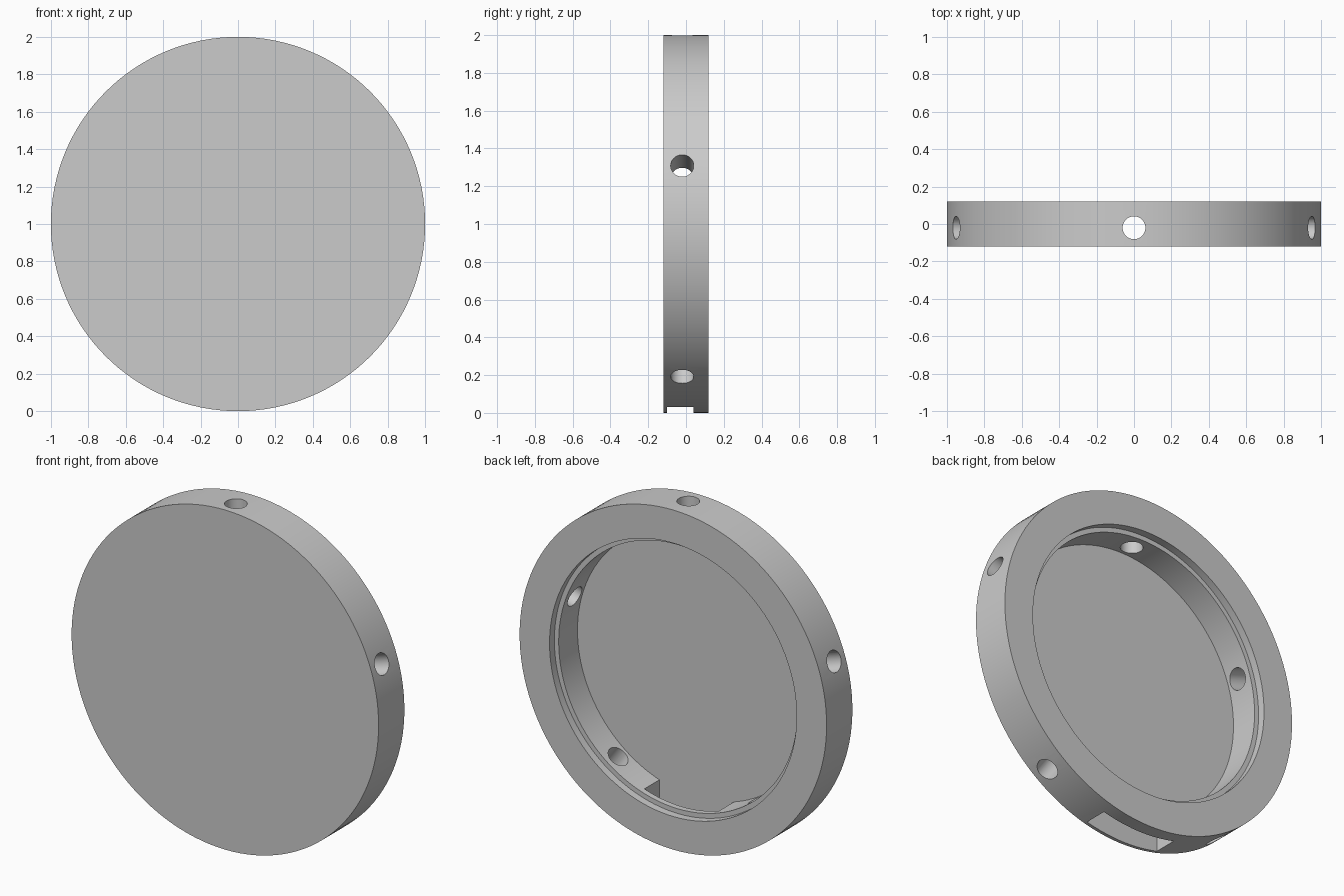
import bpy
import math
from mathutils import Vector

cube = bpy.data.objects.get("Cube")
if cube:
    bpy.data.objects.remove(cube, do_unlink=True)

CENTRE = Vector((0, 0, 1))
HALF = 0.12          # half thickness of the disc
FLOOR = -0.10        # inner face of the closed front
HOLE_Y = -0.02

grey = bpy.data.materials.new("plain_grey")
grey.use_nodes = True
colour = (0.6, 0.6, 0.6, 1)
grey.diffuse_color = colour
grey.node_tree.nodes["Principled BSDF"].inputs["Base Color"].default_value = colour


def cylinder(name, radius, start, end, sides):
    """Solid cylinder running between two points."""
    axis = end - start
    bpy.ops.mesh.primitive_cylinder_add(
        vertices=sides, radius=radius, depth=axis.length,
        location=(start + end) / 2,
        rotation=axis.to_track_quat("Z", "Y").to_euler())
    obj = bpy.context.object
    obj.name = name
    obj.data.materials.append(grey)
    return obj


def disc(name, radius, y0, y1):
    return cylinder(name, radius, CENTRE + Vector((0, y0, 0)),
                    CENTRE + Vector((0, y1, 0)), 128)


def cut(target, cutter):
    """Subtract the cutter and remove it."""
    mod = target.modifiers.new("cut", "BOOLEAN")
    mod.operation = "DIFFERENCE"
    mod.solver = "EXACT"
    mod.object = cutter
    bpy.context.view_layer.objects.active = target
    bpy.ops.object.modifier_apply(modifier=mod.name)
    bpy.data.objects.remove(cutter, do_unlink=True)


# Closed front disc with rim
body = disc("round_housing", 1.0, -HALF, HALF)

# Pocket open to the back, with a shallow ledge around its mouth
cut(body, disc("pocket_cutter", 0.777, FLOOR, HALF + 0.1))
cut(body, disc("ledge_cutter", 0.805, 0.075, HALF + 0.1))

# Rectangular slot through the bottom of the rim
bpy.ops.mesh.primitive_cube_add(size=1, location=(0, (FLOOR + 0.04) / 2, 0.15))
slot = bpy.context.object
slot.scale = (0.486, 0.04 - FLOOR, 0.5)
slot.data.materials.append(grey)
cut(body, slot)

# Five evenly spaced radial holes through the rim
for i in range(5):
    a = math.radians(90 + 72 * i)
    out = Vector((math.cos(a), 0, math.sin(a)))
    base = CENTRE + Vector((0, HOLE_Y, 0))
    cut(body, cylinder("hole_cutter", 0.061, base + out * 0.6, base + out * 1.1, 48))

# Smooth walls, crisp edges
bpy.ops.object.select_all(action="DESELECT")
body.select_set(True)
bpy.context.view_layer.objects.active = body
bpy.ops.object.shade_smooth_by_angle(angle=math.radians(30))
